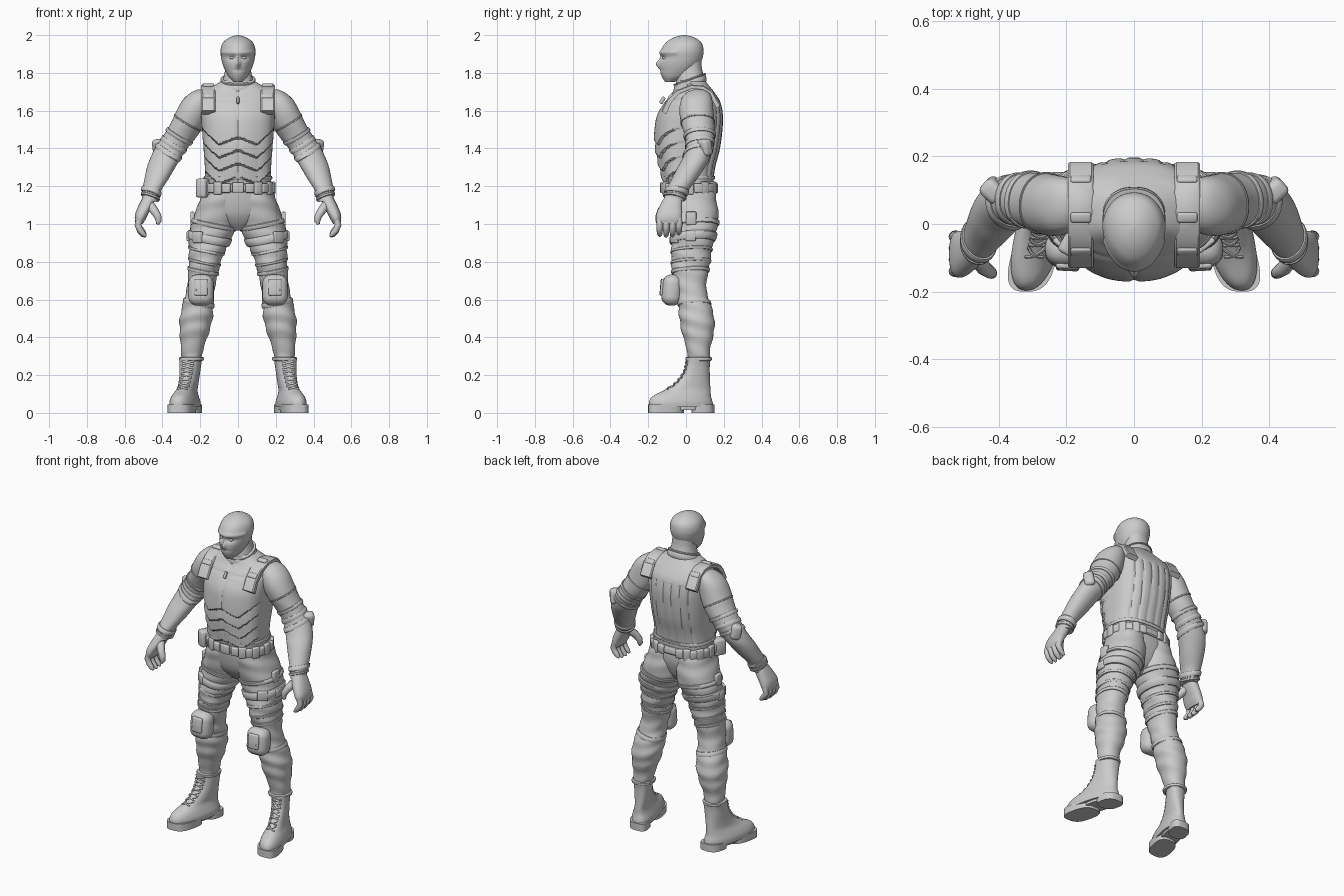
import bpy, bmesh, math
from math import sin, cos, pi, exp
from mathutils import Vector, Matrix

if "Cube" in bpy.data.objects:
    bpy.data.objects.remove(bpy.data.objects["Cube"])

grey = bpy.data.materials.new("plain grey")
grey.use_nodes = True
grey.diffuse_color = (0.6, 0.6, 0.6, 1)
grey.node_tree.nodes["Principled BSDF"].inputs["Base Color"].default_value = (0.6, 0.6, 0.6, 1)


def finish(name, bm, mirror, angle=35):
    bmesh.ops.recalc_face_normals(bm, faces=bm.faces)
    me = bpy.data.meshes.new(name)
    bm.to_mesh(me)
    bm.free()
    me.materials.append(grey)
    me.shade_smooth()
    me.set_sharp_from_angle(angle=math.radians(angle))
    ob = bpy.data.objects.new(name, me)
    bpy.context.collection.objects.link(ob)
    if mirror:
        ob.modifiers.new("Mirror", 'MIRROR').use_mirror_merge = False
    return ob


def skin(name, rows, mirror=False, angle=35):
    """Closed surface through rows of points."""
    bm = bmesh.new()
    vs = [[bm.verts.new(p) for p in row] for row in rows]
    n = len(vs[0])
    for a, b in zip(vs, vs[1:]):
        for i in range(n):
            bm.faces.new((a[i], a[(i + 1) % n], b[(i + 1) % n], b[i]))
    bm.faces.new(vs[0])
    bm.faces.new(vs[-1])
    return finish(name, bm, mirror, angle)


def section(rings, z):
    """Smoothly interpolated x0, x1, y0, y1 at height z."""
    z = min(max(z, rings[0][0]), rings[-1][0])
    i = max(k for k in range(len(rings) - 1) if rings[k][0] <= z)
    a, b = rings[i], rings[i + 1]
    pre, post = rings[max(i - 1, 0)], rings[min(i + 2, len(rings) - 1)]
    h = b[0] - a[0]
    t = (z - a[0]) / h
    out = []
    for k in range(1, 5):
        m0 = (b[k] - pre[k]) / (b[0] - pre[0]) * h
        m1 = (post[k] - a[k]) / (post[0] - a[0]) * h
        out.append((2*t**3 - 3*t*t + 1)*a[k] + (t**3 - 2*t*t + t)*m0 + (3*t*t - 2*t**3)*b[k] + (t**3 - t*t)*m1)
    return out


def point(rings, z, a, p=2.2, out=0.0):
    x0, x1, y0, y1 = section(rings, z)
    c = math.copysign(abs(cos(a)) ** (2 / p), cos(a))
    s = math.copysign(abs(sin(a)) ** (2 / p), sin(a))
    return Vector(((x0 + x1) / 2 + (x1 - x0) / 2 * c + out * cos(a),
                   (y0 + y1) / 2 + (y1 - y0) / 2 * s + out * sin(a), z))


def loft(name, rings, p=2.2, n=48, step=0.012, relief=None, mirror=False, warp=None, angle=35):
    lo, hi = rings[0][0], rings[-1][0]
    count = max(2, round((hi - lo) / step))
    rows = []
    for j in range(count + 1):
        z = lo + (hi - lo) * j / count
        row = []
        for i in range(n):
            a = 2 * pi * i / n
            v = point(rings, z, a, p)
            if relief:
                v += Vector((cos(a), sin(a), 0)) * relief(v.x, v.y, z, a)
            row.append(warp(v) if warp else v)
        rows.append(row)
    return skin(name, rows, mirror, angle)


def band(name, rings, z0, z1, out, kx=0.0, ky=0.0, p=2.2, mirror=False, n=48):
    """Strap that hugs a lofted body, tilted by kx and ky."""
    x0, x1, y0, y1 = section(rings, (z0 + z1) / 2)
    xc, yc, w = (x0 + x1) / 2, (y0 + y1) / 2, z1 - z0
    rows = []
    for t, o in ((0, -.006), (0, out * .6), (.15, out), (.5, out * 1.1), (.85, out), (1, out * .6), (1, -.006)):
        row = []
        for i in range(n):
            a, z = 2 * pi * i / n, z0 + t * w
            for _ in range(6):
                v = point(rings, z, a, p, o)
                z = z0 + t * w + kx * (v.x - xc) + ky * (v.y - yc)
            row.append(v)
        rows.append(row)
    return skin(name, rows, mirror)


def tube(name, pts, radii, mirror=True, n=12):
    pts = [Vector(q) for q in pts]
    rows = []
    for i, q in enumerate(pts):
        d = (pts[min(i + 1, len(pts) - 1)] - pts[max(i - 1, 0)]).normalized()
        u = d.cross(Vector((0, 1, 0.01))).normalized()
        v = d.cross(u)
        rows.append([q + radii[i] * (u * cos(2*pi*k/n) + v * sin(2*pi*k/n)) for k in range(n)])
    return skin(name, rows, mirror, 60)


def box(name, at, size, turn=0.0, pitch=0.0, bevel=0.006, mirror=False, seg=2):
    bm = bmesh.new()
    bmesh.ops.create_cube(bm, size=1, matrix=Matrix.Diagonal((*size, 1)))
    bmesh.ops.bevel(bm, geom=bm.edges[:], offset=bevel, segments=seg, affect='EDGES', profile=0.5)
    bm.transform(Matrix.Translation(at) @ Matrix.Rotation(turn, 4, 'Z') @ Matrix.Rotation(pitch, 4, 'X'))
    return finish(name, bm, mirror, 50)


def ball(name, at, size, mirror=False):
    bm = bmesh.new()
    bmesh.ops.create_uvsphere(bm, u_segments=24, v_segments=16, radius=1)
    bm.transform(Matrix.Translation(at) @ Matrix.Diagonal((*size, 1)))
    return finish(name, bm, mirror)


def sym(*rows):
    return [(z, -w, w, y0, y1) for z, w, y0, y1 in rows]


# Vest: overlapping front plates, back seams
torso = sym((1.13, .17, -.10, .15), (1.22, .175, -.115, .145), (1.3, .175, -.135, .155), (1.4, .182, -.155, .18),
            (1.5, .19, -.158, .193), (1.58, .195, -.148, .195), (1.65, .195, -.11, .18), (1.70, .18, -.07, .148),
            (1.735, .125, -.052, .12), (1.76, .08, -.045, .1))


def vest_relief(x, y, z, a):
    ax, d = abs(x), 0
    if sin(a) < 0:
        h = z + .4 * min(ax, .1) - max(ax - .1, 0)
        if 1.25 < h < 1.46:
            d = .012 * (1 - (h - 1.25) / .07 % 1)
        elif h >= 1.46:
            d = .012 * max(0, 1 - (h - 1.46) / .18)
        d *= min(1, -1.6 * sin(a))
        d -= .006 * exp(-(x / .005) ** 2) + .004 * exp(-((z - 1.655) / .008) ** 2)
    elif 1.25 < z < 1.63:
        d = -.006 * sum(exp(-((ax - g) / .007) ** 2) for g in (.03, .085, .13))
    return d


loft("vest", torso, 2.5, 144, .006, vest_relief)
band("vest_hem", torso, 1.235, 1.255, .006, p=2.5, n=64)
box("zip_pull", (0, -.125, 1.655), (.014, .02, .04), pitch=-.5)

# Shoulder straps with buckles
path = ((-.118, 1.59), (-.09, 1.65), (-.045, 1.698), (.03, 1.727), (.09, 1.722), (.135, 1.69), (.172, 1.62))
skin("shoulder_straps", [[(x, y + o * (y - .04) * 8, z + o) for x, o in
                          ((.12, -.01), (.12, .006), (.126, .01), (.189, .01), (.195, .006), (.195, -.01))]
                         for y, z in path], True)
for y, z, tilt in ((-.078, 1.675, -.85), (.02, 1.732, -.25), (.13, 1.70, .9)):
    box("strap_buckle", (.157, y, z), (.06, .03, .022), pitch=-tilt, mirror=True)

# Neck, collar and masked head
neck = sym((1.68, .1, -.055, .11), (1.76, .08, -.052, .1), (1.82, .068, -.045, .085), (1.88, .065, -.04, .08))
loft("neck", neck)
band("collar", neck, 1.725, 1.765, .01, ky=.35)
band("collar_rim", neck, 1.762, 1.772, .013, ky=.35)
head = sym((1.752, .025, -.11, -.06), (1.775, .05, -.125, -.005), (1.80, .065, -.135, .035), (1.84, .082, -.14, .07),
           (1.88, .091, -.137, .088), (1.92, .094, -.132, .093), (1.96, .08, -.107, .082), (1.985, .05, -.07, .05),
           (1.997, .02, -.035, .015), (2.0, .004, -.015, -.005))


def face_relief(x, y, z, a):
    if sin(a) > -.2:
        return 0
    g = lambda v, c, w: exp(-((v - c) / w) ** 2)
    eyes = -.012 * g(z, 1.88, .014) * g(abs(x), .035, .03)
    nose = .02 * g(x, 0, .014) * g(z, 1.848, .022)
    return eyes + nose + .006 * g(z, 1.908, .012) - .003 * g(z, 1.815, .008) * g(x, 0, .04)


loft("head", head, 2.1, 80, .005, face_relief, warp=lambda v: Vector((v.x * (1 + min(0, v.y) * 1.2), v.y, v.z)))
ball("eyes", (.031, -.113, 1.88), (.014, .012, .008), True)

# Arms with sleeves, elbow pads and glove cuffs
arm = [(1.12, .425, .505, -.118, -.012), (1.18, .405, .505, -.105, .015), (1.24, .367, .495, -.075, .06),
       (1.3, .332, .482, -.045, .1), (1.34, .308, .468, -.022, .122), (1.4, .268, .44, .0, .14),
       (1.46, .22, .4, -.005, .15), (1.53, .175, .358, -.025, .15), (1.6, .15, .325, -.035, .145),
       (1.66, .14, .29, -.025, .138), (1.695, .15, .25, .0, .122), (1.712, .18, .215, .04, .09)]
loft("arms", arm, 2.1, mirror=True)
for lo, hi, o in ((1.365, 1.395, .007), (1.405, 1.435, .006), (1.45, 1.475, .007), (1.53, 1.54, .004)):
    band("sleeve_fold", arm, lo, hi, o, .6, .1, 2.1, True)
box("elbow_pads", (.415, .1, 1.405), (.07, .06, .09), .75, .2, .02, True, 4)
for lo, hi in ((1.135, 1.15), (1.155, 1.185)):
    band("glove_cuff", arm, lo, hi, .008, .35, -.2, 2.1, True)

# Hands
palm = [(1.0, .505, .54, -.145, -.03), (1.02, .492, .546, -.157, -.022), (1.05, .477, .545, -.157, -.02),
        (1.09, .455, .53, -.142, -.02), (1.15, .43, .5, -.11, -.02)]
loft("palms", palm, 2.4, 32, mirror=True)
for i in range(4):
    y, drop = -.139 + .034 * i, (.004, 0, .002, .012)[i]
    tube("finger", [(.52, y, 1.03), (.53, y, .995), (.518, y, .963 + drop), (.5, y, .942 + drop),
                    (.488, y, .932 + drop)], (.017, .0175, .0165, .014, .006))
tube("thumbs", [(.465, -.10, 1.1), (.443, -.13, 1.07), (.424, -.143, 1.04), (.42, -.146, 1.015), (.426, -.147, .998)],
     (.024, .023, .019, .016, .007))

# Hips and legs
hips = sym((.965, .04, -.02, .06), (1.0, .1, -.055, .10), (1.05, .17, -.085, .13), (1.12, .195, -.102, .15),
           (1.2, .18, -.11, .15))
loft("hips", hips)
leg = [(.27, .197, .298, .012, .123), (.35, .18, .303, .0, .13), (.42, .155, .308, -.02, .147),
       (.5, .135, .308, -.035, .15), (.57, .13, .293, -.04, .132), (.64, .125, .275, -.05, .11),
       (.7, .115, .266, -.065, .11), (.8, .09, .26, -.078, .128), (.9, .05, .26, -.075, .142),
       (.97, .015, .254, -.075, .162), (1.03, .0, .238, -.085, .172), (1.1, -.005, .212, -.098, .166),
       (1.18, .0, .185, -.105, .15)]


def folds(x, y, z, a):
    return .003 * sin(z * 75 + 2 * sin(a) + 9 * x) * (.4 + .6 * abs(sin(z * 9)))


loft("legs", leg, relief=folds, mirror=True, step=.008)
for lo, hi, o in ((.985, 1.01, .008), (.9, .945, .012), (.85, .865, .005), (.79, .805, .005),
                  (.74, .76, .006), (.57, .595, .005)):
    band("leg_strap", leg, lo, hi, o, .2, .05, mirror=True)
for z, h in ((1.03, .07), (.935, .05)):
    v = point(leg, z, -.1, out=.004)
    box("thigh_buckle", v, (.022, .055, h), mirror=True)
v = point(leg, .93, -1.0, out=.004)
box("thigh_pouch", v, (.02, .06, .06), -.9, mirror=True)

# Knee pads
box("knee_pads", (.196, -.075, .65), (.135, .105, .165), .05, -.08, .048, True, 6)
box("knee_plate", (.196, -.126, .665), (.07, .02, .09), .05, -.08, .009, True, 3)
for x in (.17, .222):
    ball("knee_stud", (x, -.128, .65), (.008, .01, .008), True)

# Belt with pouches and buckle
band("belt", torso, 1.17, 1.215, .014, p=2.5, n=64)
box("belt_buckle", (0, -.128, 1.193), (.06, .02, .055))
for k in range(11):
    a = -pi / 2 + (k + 1) * pi / 12
    v = point(torso, 1.19, a, 2.5, .014)
    box("belt_pouch", v, (.022, .045, .05 + .018 * (k % 2)), a, mirror=True)
box("hip_pouch", (-.185, -.06, 1.19), (.06, .07, .1), -.5, bevel=.012)

# Boots, splayed outward
splay = lambda v: Vector((v.x - .22 * v.y, v.y, v.z))
boot = [(.03, .205, .345, -.195, .145), (.06, .205, .345, -.195, .14), (.09, .215, .335, -.175, .132),
        (.12, .225, .322, -.115, .13), (.15, .223, .318, -.065, .128), (.2, .218, .318, -.02, .126),
        (.25, .212, .32, .0, .126), (.29, .207, .325, .006, .13)]
loft("boots", boot, 2.3, mirror=True, warp=splay, step=.008)
for name, y0, y1, w in (("heel", .03, .15, .06), ("front_sole", -.2, -.01, .068), ("arch", -.06, .08, .056)):
    z0 = .015 if name == "arch" else 0
    loft(name, [(z0, .275 - w, .275 + w, y0, y1), (.045, .275 - w, .275 + w, y0, y1)], 2.8, mirror=True, warp=splay)
band("boot_top", leg, .275, .295, .012, mirror=True)

# Crossed laces
for k in range(7):
    for side in (-1, 1):
        pts = [splay(point(boot, .125 + .022 * k + .018 * t, -pi / 2 + side * (.5 - t), 2.3, .004))
               for t in (0, .25, .5, .75, 1)]
        tube("lace", pts, (.005,) * 5, n=6)
